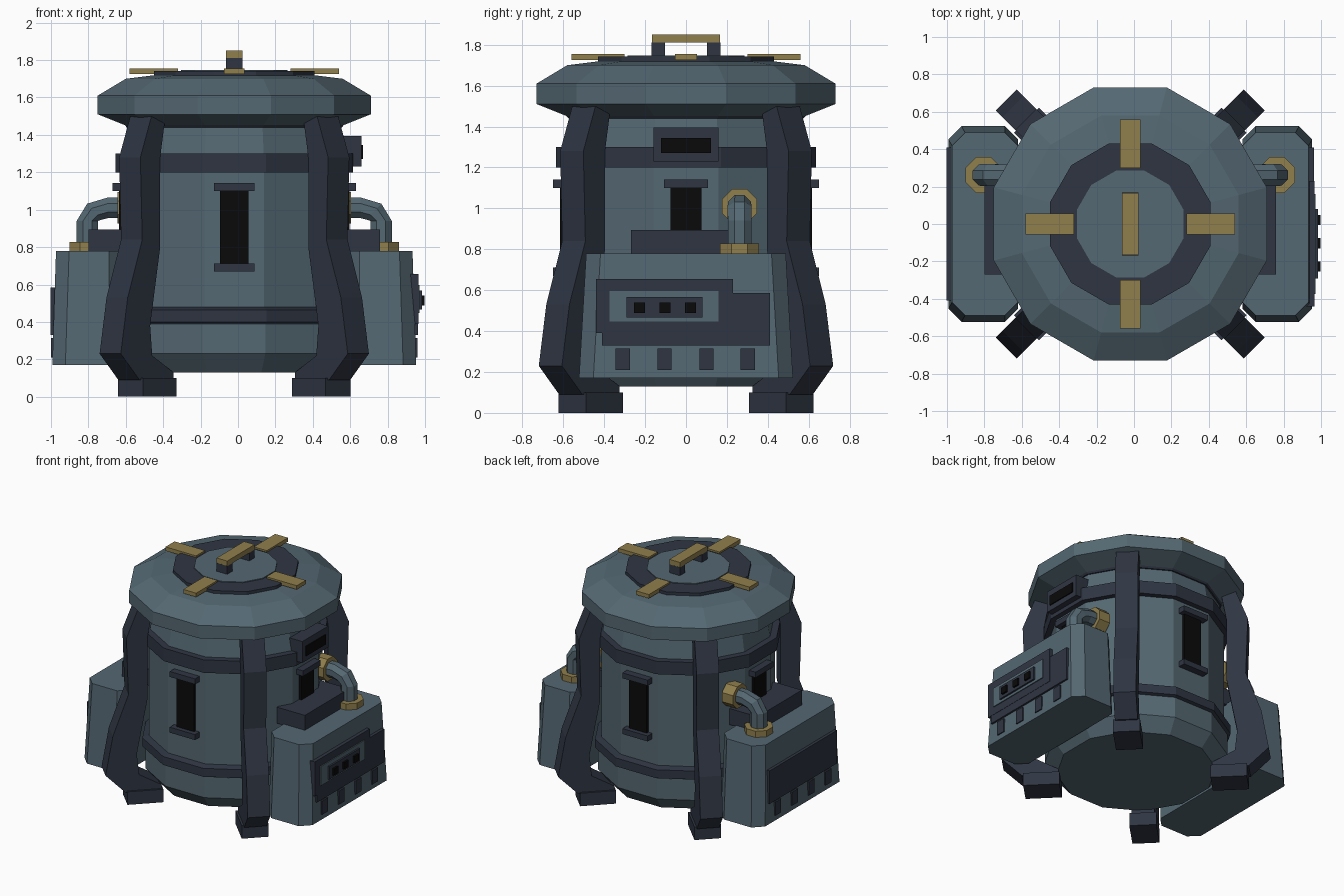
import bpy, bmesh, math
from mathutils import Matrix, Vector

if "Cube" in bpy.data.objects:
    bpy.data.objects.remove(bpy.data.objects["Cube"])

CX = -0.02  # axis of the drum


def material(name, rgb):
    m = bpy.data.materials.new(name)
    m.diffuse_color = (*rgb, 1)
    m.use_nodes = True
    m.node_tree.nodes["Principled BSDF"].inputs["Base Color"].default_value = m.diffuse_color
    return m


SLATE = material("slate", (0.089, 0.138, 0.168))
NAVY = material("dark_navy", (0.028, 0.036, 0.055))
GOLD = material("dull_gold", (0.28, 0.215, 0.075))
BLACK = material("black", (0.003, 0.003, 0.003))


def finish(name, bm, mat, rot=0.0, flip=False):
    """Turn about the drum axis, optionally mirror in x, and add to the scene."""
    m = Matrix.Translation((CX, 0, 0)) @ Matrix.Rotation(rot, 4, 'Z')
    if flip:
        m = m @ Matrix.Scale(-1, 4, (1, 0, 0))
    bm.transform(m)
    bmesh.ops.recalc_face_normals(bm, faces=bm.faces)
    me = bpy.data.meshes.new(name)
    bm.to_mesh(me)
    bm.free()
    me.materials.append(mat)
    ob = bpy.data.objects.new(name, me)
    bpy.context.collection.objects.link(ob)
    return ob


def box(name, x, y, z, mat, rot=0.0, flip=False):
    bm = bmesh.new()
    bmesh.ops.create_cube(bm, size=1)
    for v in bm.verts:
        v.co = [(a + b) / 2 + c * (b - a) for (a, b), c in zip((x, y, z), v.co)]
    return finish(name, bm, mat, rot, flip)


def loft(name, rings, mat, rot=0.0, flip=False):
    """Skin matching rings of points and cap both ends."""
    bm = bmesh.new()
    vs = [[bm.verts.new(p) for p in r] for r in rings]
    n = len(vs[0])
    for a, b in zip(vs, vs[1:]):
        for i in range(n):
            bm.faces.new((a[i], a[(i + 1) % n], b[(i + 1) % n], b[i]))
    bm.faces.new(vs[0][::-1])
    bm.faces.new(vs[-1])
    return finish(name, bm, mat, rot, flip)


def drum(name, profile, mat):
    """Twelve-sided turned part; profile holds (flat-to-centre radius, height)."""
    k = 1 / math.cos(math.pi / 12)
    ang = [math.radians(15 + 30 * i) for i in range(12)]
    return loft(name, [[(r * k * math.cos(a), r * k * math.sin(a), z) for a in ang]
                       for r, z in profile], mat)


def disc(c, axis, r, n=8):
    """Ring of points round c, square to the axis in the xz plane."""
    c, axis = Vector(c), Vector(axis).normalized()
    u = Vector((0, 1, 0))
    w = axis.cross(u)
    return [c + r * (u * math.cos(t) + w * math.sin(t))
            for t in (math.pi * (2 * i + 1) / n for i in range(n))]


# Drum body, bands and lid
drum("body", [(0.54, 0.13), (0.62, 0.23), (0.62, 0.39), (0.595, 0.41), (0.595, 1.25),
              (0.56, 1.47)], SLATE)
drum("lower_band", [(0.60, 0.385), (0.64, 0.40), (0.64, 0.465), (0.59, 0.48)], NAVY)
drum("upper_band", [(0.58, 1.20), (0.635, 1.20), (0.635, 1.30), (0.57, 1.30)], NAVY)
drum("lid_collar", [(0.575, 1.44), (0.60, 1.47)], NAVY)
drum("lid", [(0.58, 1.45), (0.73, 1.51), (0.73, 1.61), (0.58, 1.70), (0.42, 1.72)], SLATE)
drum("lid_ring", [(0.43, 1.70), (0.43, 1.742)], NAVY)
drum("lid_centre", [(0.285, 1.72), (0.285, 1.748)], SLATE)

# Lid clips and handle
for i in range(4):
    box("lid_clip", (0.30, 0.56), (-0.055, 0.055), (1.725, 1.755), GOLD, i * math.pi / 2)
box("handle_grip", (-0.045, 0.045), (-0.167, 0.167), (1.81, 1.85), GOLD)
for s in (-1, 1):
    box("handle_post", (-0.045, 0.045), (s * 0.135 - 0.033, s * 0.135 + 0.033),
        (1.74, 1.812), NAVY)

# Diagonal legs: side profile (distance from axis, height) given a width
LEG = [(0.797, 0.09), (0.938, 0.23), (0.886, 0.53), (0.776, 0.84), (0.79, 1.28),
       (0.706, 1.50), (0.60, 1.50), (0.64, 1.28), (0.64, 0.80), (0.716, 0.38),
       (0.70, 0.22), (0.54, 0.13), (0.54, 0.09)]
for i in range(4):
    a = math.pi / 4 + i * math.pi / 2
    loft("leg", [[(r, t, z) for r, z in LEG] for t in (-0.08, 0.08)], NAVY, a)
    box("foot", (0.53, 0.785), (-0.095, 0.095), (0, 0.10), NAVY, a)

# Vent slots on the four sides of the body
for i in range(4):
    a = i * math.pi / 2
    box("slot", (0.58, 0.615), (-0.075, 0.075), (0.70, 1.11), BLACK, a)
    for z in (0.67, 1.10):
        box("slot_cap", (0.58, 0.65), (-0.108, 0.108), (z, z + 0.042), NAVY, a)

# Display above the right-hand slot
box("display_frame", (0.56, 0.68), (-0.158, 0.158), (1.23, 1.395), NAVY)
box("display_screen", (0.67, 0.688), (-0.122, 0.122), (1.27, 1.345), BLACK)


def tank_ring(x0, x1, y, z, c=0.07):
    return [(x0 + c, -y, z), (x1 - c, -y, z), (x1, c - y, z), (x1, y - c, z),
            (x1 - c, y, z), (x0 + c, y, z), (x0, y - c, z), (x0, c - y, z)]


# Side tanks with saddle block, pipe, flanges and cover plate
for flip in (False, True):
    loft("tank", [tank_ring(0.60, 0.973, 0.523, 0.17),
                  tank_ring(0.60, 0.953, 0.488, 0.78)], SLATE, flip=flip)
    box("saddle_block", (0.54, 0.78), (-0.27, 0.27), (0.77, 0.895), NAVY, flip=flip)
    px, py, pz = 0.785, 0.262, 1.01
    loft("pipe", [disc((px, py, 0.80), (0, 0, 1), 0.062),
                  disc((px, py, 0.94), (0, 0, 1), 0.062),
                  disc((px - 0.04, py, pz - 0.02), (-1, 0, 1), 0.064),
                  disc((px - 0.11, py, pz), (-1, 0, 0), 0.06),
                  disc((0.53, py, pz), (-1, 0, 0), 0.06)], SLATE, flip=flip)
    loft("tank_flange", [disc((px, py, z), (0, 0, 1), 0.103) for z in (0.77, 0.828)],
         GOLD, flip=flip)
    loft("wall_flange", [disc((x, py, pz), (1, 0, 0), 0.092) for x in (0.53, 0.625)],
         GOLD, flip=flip)
    box("cover_plate", (0.94, 0.982), (-0.41, 0.41), (0.33, 0.585), NAVY, flip=flip)
    for y in (-0.31, -0.105, 0.10, 0.302):
        box("cover_tab", (0.94, 0.98), (y - 0.035, y + 0.035), (0.21, 0.315), NAVY,
            flip=flip)

# Control panel on the right tank
box("control_plate", (0.94, 0.984), (-0.44, 0.23), (0.39, 0.655), NAVY)
box("control_bezel", (0.97, 0.991), (-0.375, 0.16), (0.448, 0.597), SLATE)
box("button_strip", (0.98, 1.004), (-0.292, 0.08), (0.467, 0.567), NAVY)
for y in (-0.228, -0.103, 0.022):
    box("button", (0.99, 1.018), (y - 0.027, y + 0.027), (0.488, 0.54), BLACK)
